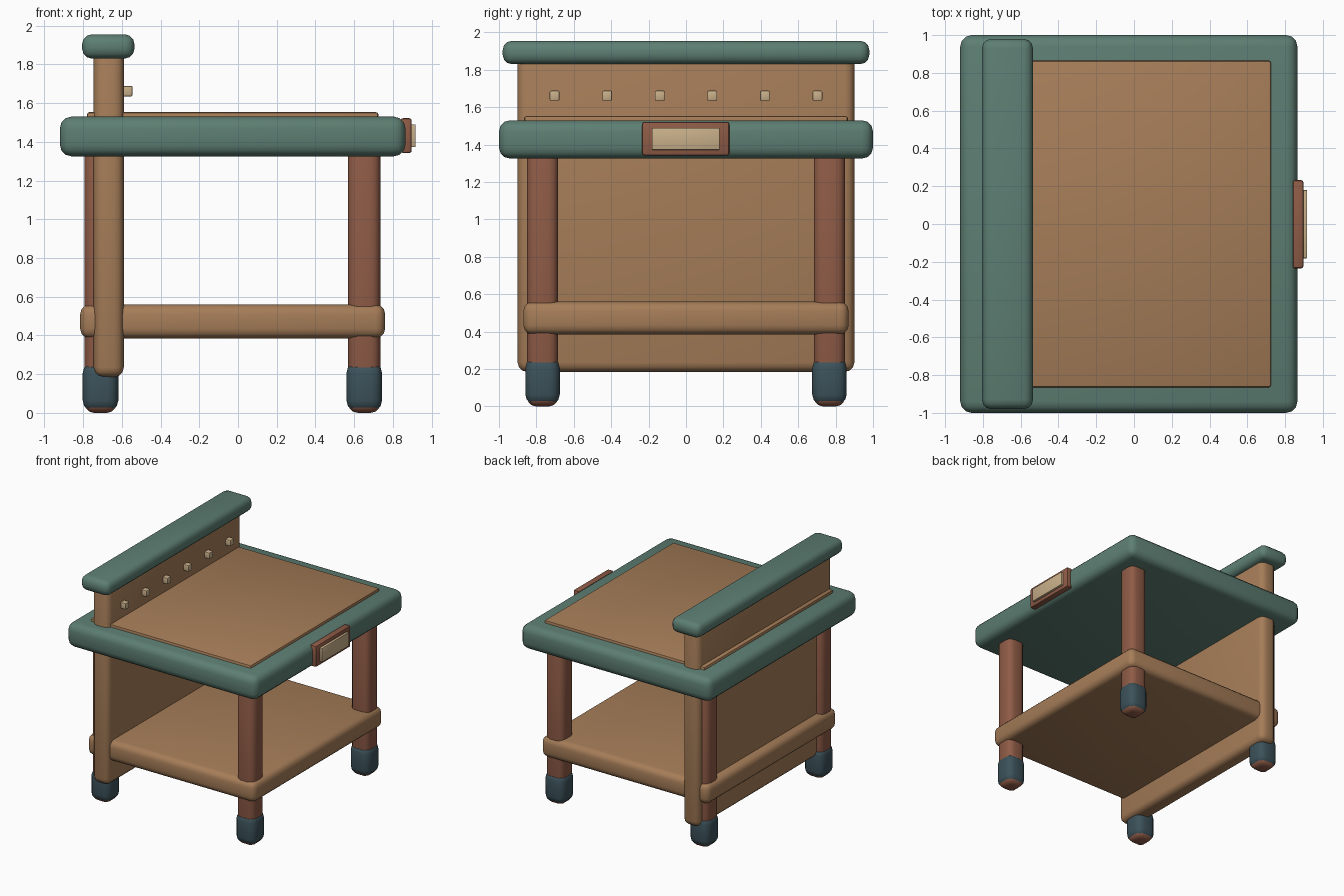
import bpy
import math

cube = bpy.data.objects.get("Cube")
if cube:
    bpy.data.objects.remove(cube, do_unlink=True)


def material(name, rgb):
    mat = bpy.data.materials.new(name)
    mat.use_nodes = True
    color = (*rgb, 1.0)
    mat.diffuse_color = color
    mat.node_tree.nodes["Principled BSDF"].inputs["Base Color"].default_value = color
    return mat


teal = material("teal paint", (0.11, 0.21, 0.17))
wood = material("light wood", (0.38, 0.205, 0.098))
red_wood = material("red brown wood", (0.274, 0.105, 0.062))
slate = material("dark slate", (0.045, 0.084, 0.102))
cream = material("cream", (0.586, 0.434, 0.254))


def box(name, xs, ys, zs, mat, bevel, segments=3):
    """Rounded box spanning the given ranges."""
    spans = (xs, ys, zs)
    bpy.ops.mesh.primitive_cube_add(size=1, location=[(a + b) / 2 for a, b in spans])
    obj = bpy.context.object
    obj.name = name
    obj.scale = [b - a for a, b in spans]
    bpy.ops.object.transform_apply(location=False, rotation=False, scale=True)
    mod = obj.modifiers.new("Rounding", "BEVEL")
    mod.width = bevel
    mod.segments = segments
    bpy.ops.object.modifier_apply(modifier=mod.name)
    obj.data.materials.append(mat)
    bpy.ops.object.shade_smooth_by_angle(angle=math.radians(35))
    return obj


# Table top with a thin raised inlay
box("table_top", (-0.92, 0.865), (-1, 1), (1.325, 1.53), teal, 0.06)
box("top_inlay", (-0.78, 0.725), (-0.865, 0.865), (1.45, 1.553), wood, 0.012, 2)

# Upright side panel and its cap
box("side_panel", (-0.745, -0.59), (-0.9, 0.9), (0.185, 1.88), wood, 0.05)
box("panel_cap", (-0.805, -0.535), (-0.98, 0.98), (1.83, 1.955), teal, 0.05)

# Row of pegs on the panel
for i in range(6):
    y = (i - 2.5) * 0.281
    box(f"peg_{i + 1}", (-0.61, -0.545), (y - 0.026, y + 0.026), (1.635, 1.688), cream, 0.006, 2)

# Lower shelf
box("shelf", (-0.815, 0.76), (-0.87, 0.87), (0.385, 0.56), wood, 0.05)

# Legs with dark foot sleeves
for x_name, x in (("left", 0.652), ("right", -0.71)):
    for y_name, y in (("front", -0.767), ("back", 0.767)):
        def post(name, half, zs, mat, bevel):
            box(name, (x - half, x + half), (y - half, y + half), zs, mat, bevel)
        post(f"{y_name}_{x_name}_leg", 0.083, (0, 1.42), red_wood, 0.05)
        post(f"{y_name}_{x_name}_foot_sleeve", 0.092, (0.008, 0.262), slate, 0.056)

# Label holder on the left edge
box("label_frame", (0.84, 0.897), (-0.235, 0.232), (1.342, 1.522), red_wood, 0.012, 2)
box("label_plate", (0.87, 0.917), (-0.182, 0.18), (1.372, 1.49), cream, 0.005, 2)
